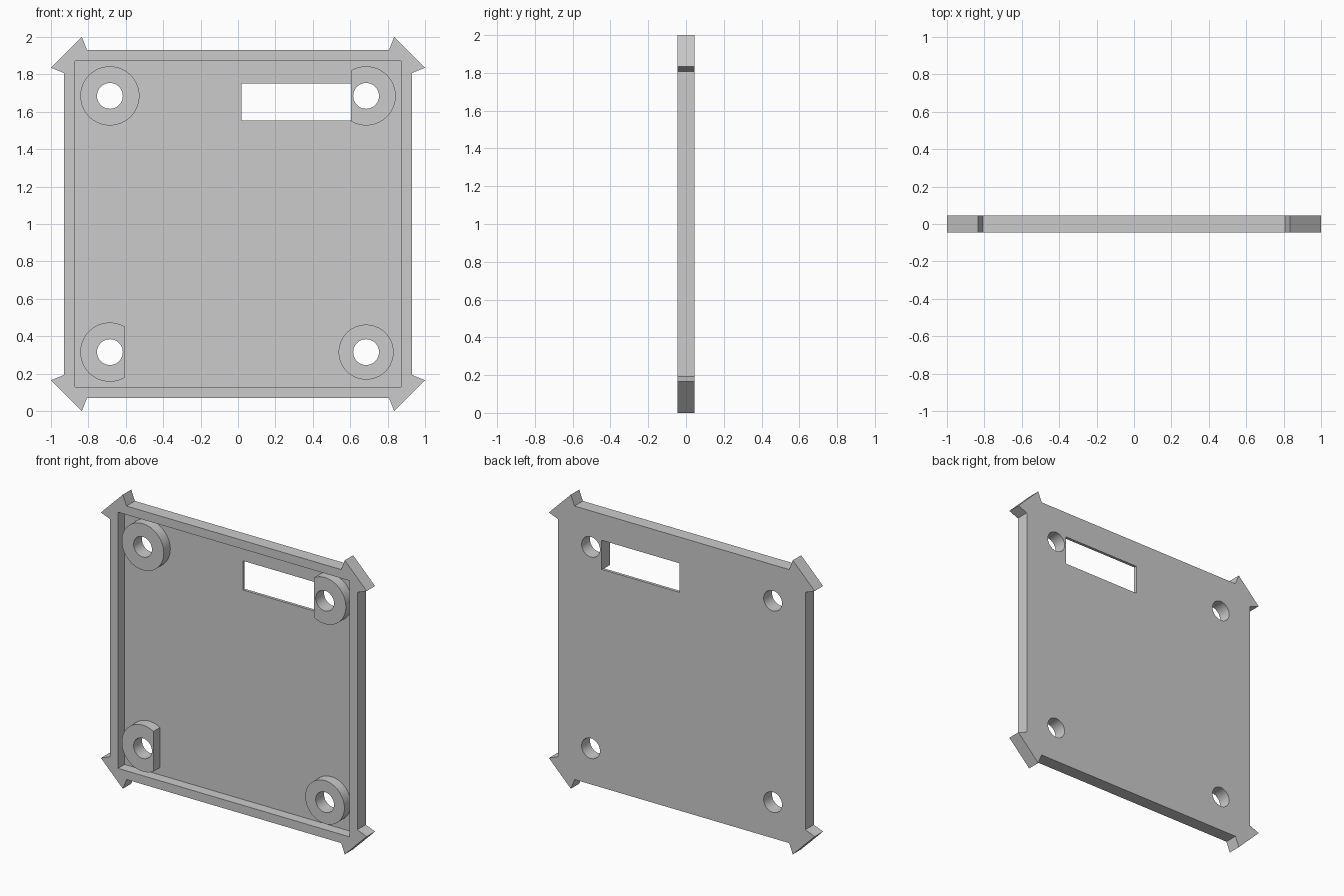
import bpy, bmesh
from math import sin, cos, acos, pi, radians

if "Cube" in bpy.data.objects:
    bpy.data.objects.remove(bpy.data.objects["Cube"])

FRONT, BACK, FLOOR = -0.045, 0.045, 0.025
C, Z = 0.685, 1.0          # boss offset from centre, height of panel centre


def prism(name, pts, y0, y1):
    """Extrude an (x, z) profile from y0 to y1."""
    bm = bmesh.new()
    face = bm.faces.new([bm.verts.new((x, y0, z)) for x, z in pts])
    res = bmesh.ops.extrude_face_region(bm, geom=[face])
    verts = [g for g in res["geom"] if isinstance(g, bmesh.types.BMVert)]
    bmesh.ops.translate(bm, verts=verts, vec=(0, y1 - y0, 0))
    bmesh.ops.recalc_face_normals(bm, faces=bm.faces)
    me = bpy.data.meshes.new(name)
    bm.to_mesh(me)
    bm.free()
    ob = bpy.data.objects.new(name, me)
    bpy.context.collection.objects.link(ob)
    return ob


def rect(x0, x1, z0, z1):
    return [(x0, z0), (x1, z0), (x1, z1), (x0, z1)]


def arc(cx, cz, r, a0=0.0, a1=2 * pi, n=64):
    full = a1 - a0 > 2 * pi - 1e-6
    steps = [a0 + (a1 - a0) * i / n for i in range(n if full else n + 1)]
    return [(cx + r * cos(a), cz + r * sin(a)) for a in steps]


def cut(target, cutter):
    mod = target.modifiers.new("cut", "BOOLEAN")
    mod.operation, mod.solver, mod.object = "DIFFERENCE", "EXACT", cutter
    bpy.context.view_layer.objects.active = target
    bpy.ops.object.modifier_apply(modifier=mod.name)
    bpy.data.objects.remove(cutter)


# Panel outline: square with an arrow-shaped spur on each corner
spur = [(0.93, 0.807), (1.0, 0.835), (0.835, 1.0), (0.807, 0.93)]
outline = []
for sx, sz in ((1, 1), (-1, 1), (-1, -1), (1, -1)):
    corner = [(sx * x, Z + sz * z) for x, z in spur]
    outline += corner if sx * sz > 0 else corner[::-1]
panel = prism("panel", outline, FRONT, BACK)

# Recess in the front, leaving round bosses (two with a flat side)
recess = prism("recess_cutter", rect(-0.871, 0.871, Z - 0.871, Z + 0.871), -0.1, FLOOR)
right_flat = acos(-0.082 / 0.158)
left_flat = acos(0.08 / 0.158)
bosses = [
    arc(-C, Z + C, 0.158),
    arc(C, Z - C, 0.147),
    arc(C, Z + C, 0.158, -right_flat, right_flat),
    arc(-C, Z - C, 0.158, left_flat, 2 * pi - left_flat),
]
for pts in bosses:
    cut(recess, prism("boss_cutter", pts, -0.2, 0.2))
cut(panel, recess)

# Screw holes
for sx in (-1, 1):
    for sz in (-1, 1):
        cut(panel, prism("hole_cutter", arc(sx * C, Z + sz * C, 0.069, n=48), -0.2, 0.2))

# Window beside the upper right boss
cut(panel, prism("window_cutter", rect(0.019, 0.603, 1.554, 1.752), -0.2, 0.2))

bpy.ops.object.select_all(action="DESELECT")
panel.select_set(True)
bpy.context.view_layer.objects.active = panel
bpy.ops.object.shade_smooth_by_angle(angle=radians(30))
